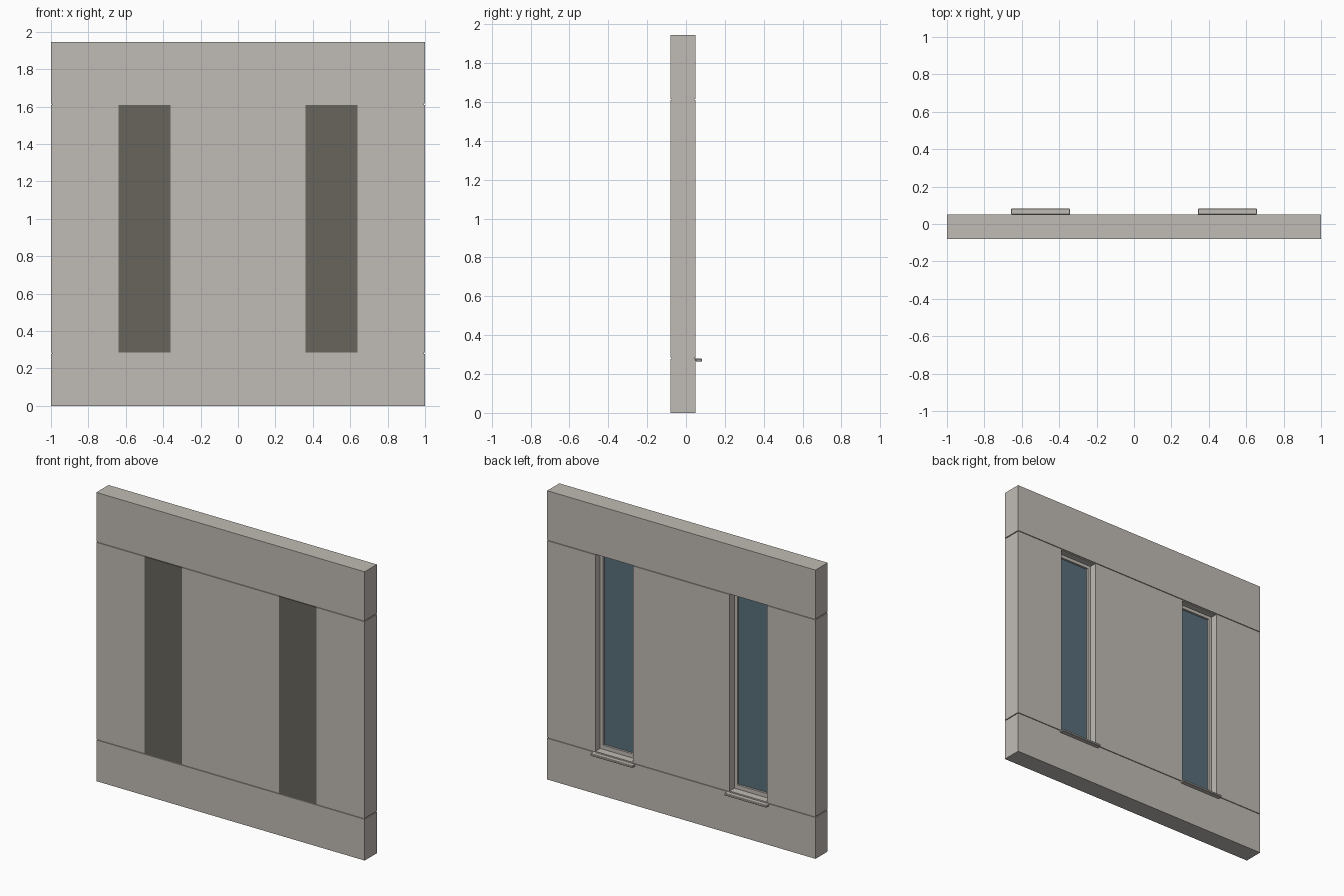
import bpy
import bmesh

if "Cube" in bpy.data.objects:
    bpy.data.objects.remove(bpy.data.objects["Cube"], do_unlink=True)


def material(name, rgb):
    m = bpy.data.materials.new(name)
    m.use_nodes = True
    m.diffuse_color = (*rgb, 1)
    m.node_tree.nodes["Principled BSDF"].inputs["Base Color"].default_value = (*rgb, 1)
    return m


CONCRETE = material("pale concrete", (0.53, 0.5, 0.46))
PANEL = material("dark panel", (0.14, 0.13, 0.11))
GLASS = material("blue grey glass", (0.1, 0.16, 0.2))


def box(name, x, y, z, mat, bevel=0):
    """Box from (min, max) ranges on each axis."""
    bm = bmesh.new()
    bmesh.ops.create_cube(bm, size=1)
    for v in bm.verts:
        for i, (lo, hi) in enumerate((x, y, z)):
            v.co[i] = hi if v.co[i] > 0 else lo
    mesh = bpy.data.meshes.new(name)
    bm.to_mesh(mesh)
    bm.free()
    mesh.materials.append(mat)
    obj = bpy.data.objects.new(name, mesh)
    bpy.context.collection.objects.link(obj)
    if bevel:
        mod = obj.modifiers.new("soft edge", "BEVEL")
        mod.width = bevel
        mod.segments = 1
    return obj


FRONT, BACK, TOP = -0.08, 0.05, 1.945
LOW, HIGH = 0.281, 1.612          # joint heights
GAP, INSET = 0.003, 0.006         # joint half height and depth
IN, OUT = 0.36, 0.64              # window opening edges
DEPTH = (FRONT, BACK)
MID = (LOW + GAP, HIGH - GAP)

# Wall bands and piers, separated by recessed joints
box("lower_band", (-1, 1), DEPTH, (0, LOW - GAP), CONCRETE)
box("upper_band", (-1, 1), DEPTH, (HIGH + GAP, TOP), CONCRETE)
box("centre_pier", (-IN, IN), DEPTH, MID, CONCRETE)
for label, z in (("lower", LOW), ("upper", HIGH)):
    box(label + "_joint", (-1 + INSET, 1 - INSET),
        (FRONT + INSET, BACK - INSET), (z - GAP, z + GAP), CONCRETE)

for side, s in (("left", 1), ("right", -1)):
    def span(a, b):
        return tuple(sorted((s * a, s * b)))

    box(side + "_pier", span(OUT, 1), DEPTH, MID, CONCRETE)
    box(side + "_front_panel", span(IN, OUT), (FRONT, -0.055), MID, PANEL)

    # Window frame and recessed glass
    w, fy = 0.022, (-0.055, 0.0)
    for part, a, b in (("inner", IN, IN + w), ("outer", OUT - w, OUT)):
        box(f"{side}_{part}_frame_stile", span(a, b), fy, MID, CONCRETE)
    for part, a, b in (("bottom", MID[0], MID[0] + 0.03), ("top", MID[1] - w, MID[1])):
        box(f"{side}_{part}_frame_rail", span(IN + w, OUT - w), fy, (a, b), CONCRETE)
    box(side + "_glass", span(IN + w, OUT - w), (-0.05, -0.014),
        (MID[0] + 0.03, MID[1] - w), GLASS)

    # Projecting sill
    box(side + "_sill", span(0.342, 0.657), (BACK, 0.083), (0.264, 0.279), CONCRETE, 0.003)
    box(side + "_sill_bed", span(IN, OUT), (0.0, BACK), (0.27, 0.286), CONCRETE)
